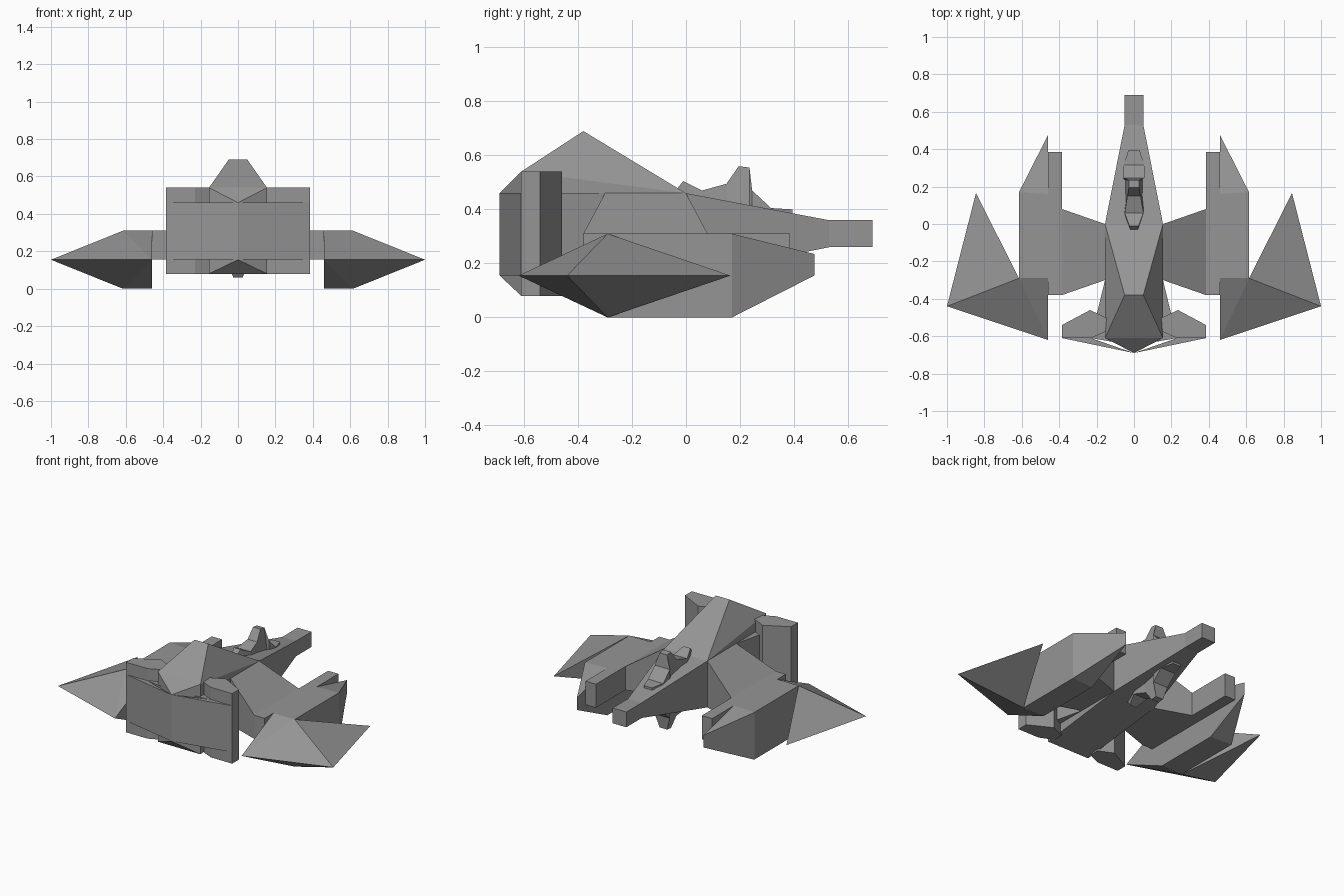
import bpy, bmesh

cube = bpy.data.objects.get("Cube")
if cube:
    bpy.data.objects.remove(cube, do_unlink=True)

grey = bpy.data.materials.new("hull_grey")
grey.use_nodes = True
grey.diffuse_color = (0.3, 0.3, 0.3, 1)
grey.node_tree.nodes["Principled BSDF"].inputs["Base Color"].default_value = (0.3, 0.3, 0.3, 1)

MID = 0.31  # height of the plane the hull is balanced about


def finish(name, bm):
    bmesh.ops.recalc_face_normals(bm, faces=bm.faces)
    mesh = bpy.data.meshes.new(name)
    bm.to_mesh(mesh)
    bm.free()
    mesh.materials.append(grey)
    obj = bpy.data.objects.new(name, mesh)
    bpy.context.collection.objects.link(obj)
    return obj


def solid(name, points):
    """Convex flat-faced block spanning the given corners."""
    bm = bmesh.new()
    for p in points:
        bm.verts.new(p)
    result = bmesh.ops.convex_hull(bm, input=bm.verts)
    unused = [g for g in result["geom_interior"] if isinstance(g, bmesh.types.BMVert)]
    bmesh.ops.delete(bm, geom=unused, context="VERTS")
    bmesh.ops.dissolve_limit(bm, angle_limit=0.01, verts=bm.verts, edges=bm.edges)
    return finish(name, bm)


def pair(name, points):
    """Block on the left and its mirror image on the right."""
    solid("left_" + name, points)
    solid("right_" + name, [(-x, y, z) for x, y, z in points])


def prism(outline, low, high):
    return [(x, y, z) for x, y in outline for z in (low, high)]


def section(half, y, low, high):
    return [(x, y, z) for x in (-half, half) for z in (low, high)]


# Main hull: humped front body, tapering spine and square tail boom
root = section(0.155, 0, 0.155, 0.46)
boom = section(0.05, 0.53, 0.26, 0.36)
solid("main_hull", root + section(0.155, -0.61, 0.08, 0.54)
      + [(0, -0.69, 0.155), (0, -0.69, 0.46), (-0.05, -0.38, 0.69), (0.05, -0.38, 0.69)])
solid("tapered_spine", root + boom)
solid("tail_boom", boom + section(0.05, 0.69, 0.26, 0.36))

# Wedge plate across the front, narrowing towards the wings
pair("front_plate", prism([(0, -0.69), (0.385, -0.61), (0.23, -0.61)], 0.155, 0.46))
pair("plate_brace", prism([(0, -0.65), (0.23, -0.61), (0.155, -0.3), (0, -0.3)], 0.155, 0.46))

# Upright front pods
pair("front_pod", prism([(0.385, -0.61), (0.385, -0.54), (0.235, -0.46),
                         (0.14, -0.505), (0.14, -0.57), (0.23, -0.61)], 0.08, 0.54))

# Stub wings, thick at the root
pair("stub_wing", prism([(0.155, 0), (0.155, -0.3)], 0.155, 0.46)
     + prism([(0.385, 0.08), (0.385, -0.38)], 0.155, 0.31))

# Connecting rails between wings and nacelles
pair("nacelle_rail", prism([(0.385, -0.38), (0.46, -0.38), (0.46, 0.385), (0.385, 0.385)], 0.155, 0.31))

# Nacelles: pointed at the front, sloping to an upright edge at the back
pair("nacelle", prism([(0.46, -0.29), (0.615, -0.29), (0.46, 0.16), (0.615, 0.17)], 0, 0.31)
     + [(0.46, -0.62, 0.155), (0.46, 0.475, 0.155), (0.46, 0.475, 0.235)])

# Swept outer blades
pair("outer_blade", [(0.46, -0.62, 0.155), (1, -0.44, 0.155), (0.845, 0.165, 0.155),
                     (0.615, -0.29, 0), (0.615, -0.29, 0.31)])

# Turret profile: position, base half-width, top half-width, top height
PROFILE = [(-0.03, 0.025, 0.02, 0.48), (-0.01, 0.035, 0.025, 0.505),
           (0.06, 0.055, 0.05, 0.47), (0.15, 0.055, 0.035, 0.495),
           (0.195, 0.055, 0.027, 0.56), (0.235, 0.055, 0.027, 0.555),
           (0.245, 0.055, 0.055, 0.47), (0.315, 0.055, 0.055, 0.405),
           (0.395, 0.03, 0.03, 0.4)]


def turret(name, side):
    bm = bmesh.new()
    rings = []
    for y, base, top, height in PROFILE:
        low, high = MID + side * 0.04, MID + side * (height - MID)
        rings.append([bm.verts.new(p) for p in
                      ((-base, y, low), (-top, y, high), (top, y, high), (base, y, low))])
    for a, b in zip(rings, rings[1:]):
        for i in range(4):
            j = (i + 1) % 4
            bm.faces.new((a[i], a[j], b[j], b[i]))
    bm.faces.new(rings[0])
    bm.faces.new(rings[-1])
    finish(name, bm)


# Matching turrets above and below the spine
turret("upper_turret", 1)
turret("lower_turret", -1)
